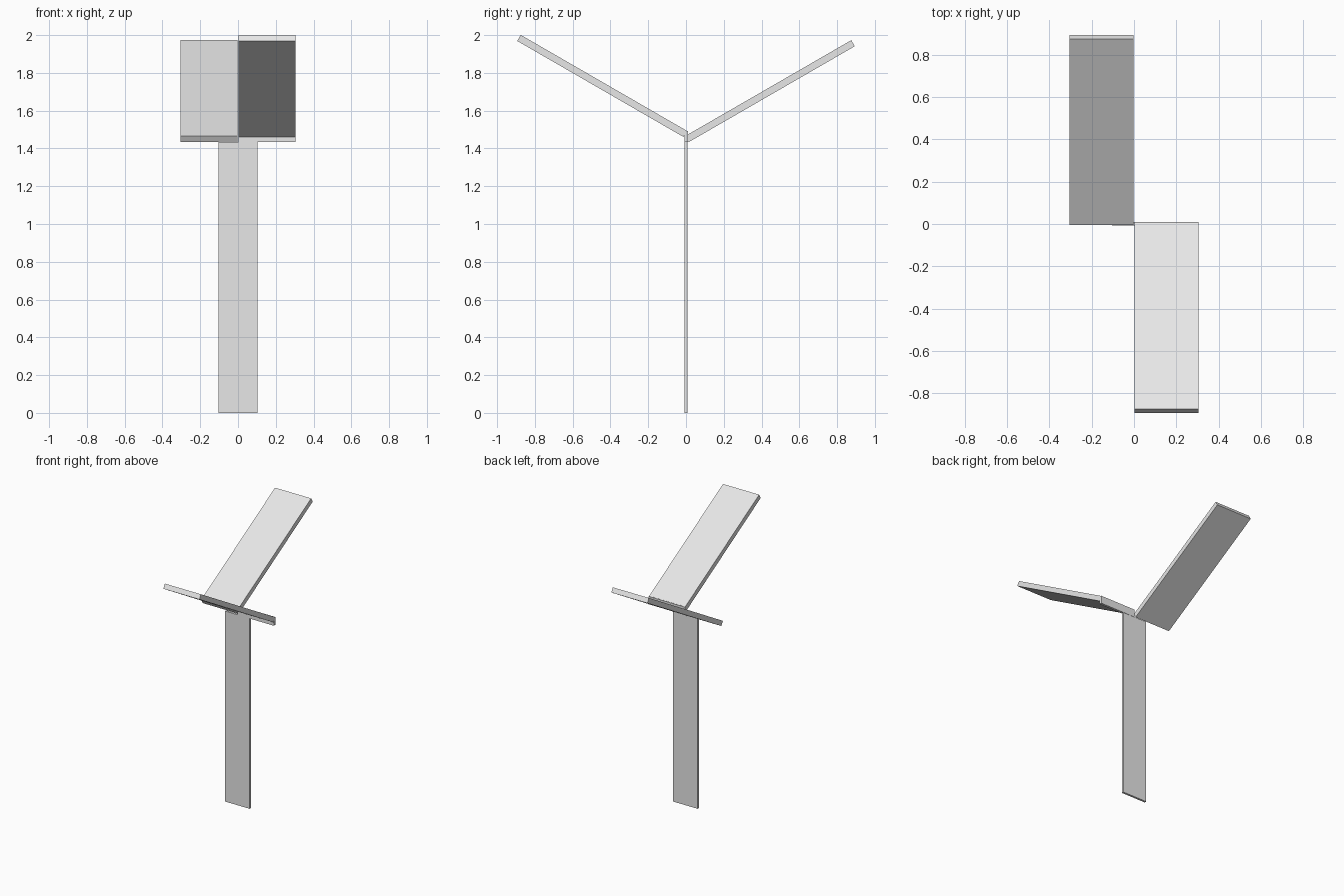
import bpy
import bmesh
import math
from mathutils import Matrix, Vector

cube = bpy.data.objects.get("Cube")
if cube:
    bpy.data.objects.remove(cube)

GREY = (0.8, 0.8, 0.8, 1.0)
grey = bpy.data.materials.new("light_grey")
grey.use_nodes = True
grey.diffuse_color = GREY
grey.node_tree.nodes["Principled BSDF"].inputs["Base Color"].default_value = GREY


def add_box(name, low, high, matrix=Matrix()):
    """Box between two corners, then moved by a matrix."""
    low, high = Vector(low), Vector(high)
    bm = bmesh.new()
    bmesh.ops.create_cube(bm, size=1)
    bmesh.ops.scale(bm, vec=high - low, verts=bm.verts)
    bmesh.ops.translate(bm, vec=(low + high) / 2, verts=bm.verts)
    bmesh.ops.transform(bm, matrix=matrix, verts=bm.verts)
    mesh = bpy.data.meshes.new(name)
    bm.to_mesh(mesh)
    bm.free()
    mesh.materials.append(grey)
    obj = bpy.data.objects.new(name, mesh)
    bpy.context.collection.objects.link(obj)
    return obj


LENGTH, THICK, WIDTH, GAP = 1.016, 0.037, 0.304, 0.003
TILT = math.radians(30)
HUB_BOTTOM = 1.433

# Upright flat post
add_box("post", (-0.103, -0.008, 0), (0.103, 0.008, HUB_BOTTOM + 0.002))

# Two tilted blades, side by side, rising to the back and to the front;
# each is hinged on the upper edge of its inner end
for name, side, hinge_z in (("back_blade", -1, 1.465), ("front_blade", 1, 1.493)):
    hinge = Matrix.Translation((0, side * 0.005, hinge_z))
    turn = Matrix.Rotation(0 if side < 0 else math.pi, 4, 'Z')
    tilt = Matrix.Rotation(TILT, 4, 'X')
    add_box(name, (-WIDTH, 0, -THICK), (-GAP, LENGTH, 0), hinge @ turn @ tilt)

# Small upright bracket that carries the higher front blade
add_box("bracket", (GAP, -0.008, HUB_BOTTOM), (WIDTH, 0.01, 1.492))
